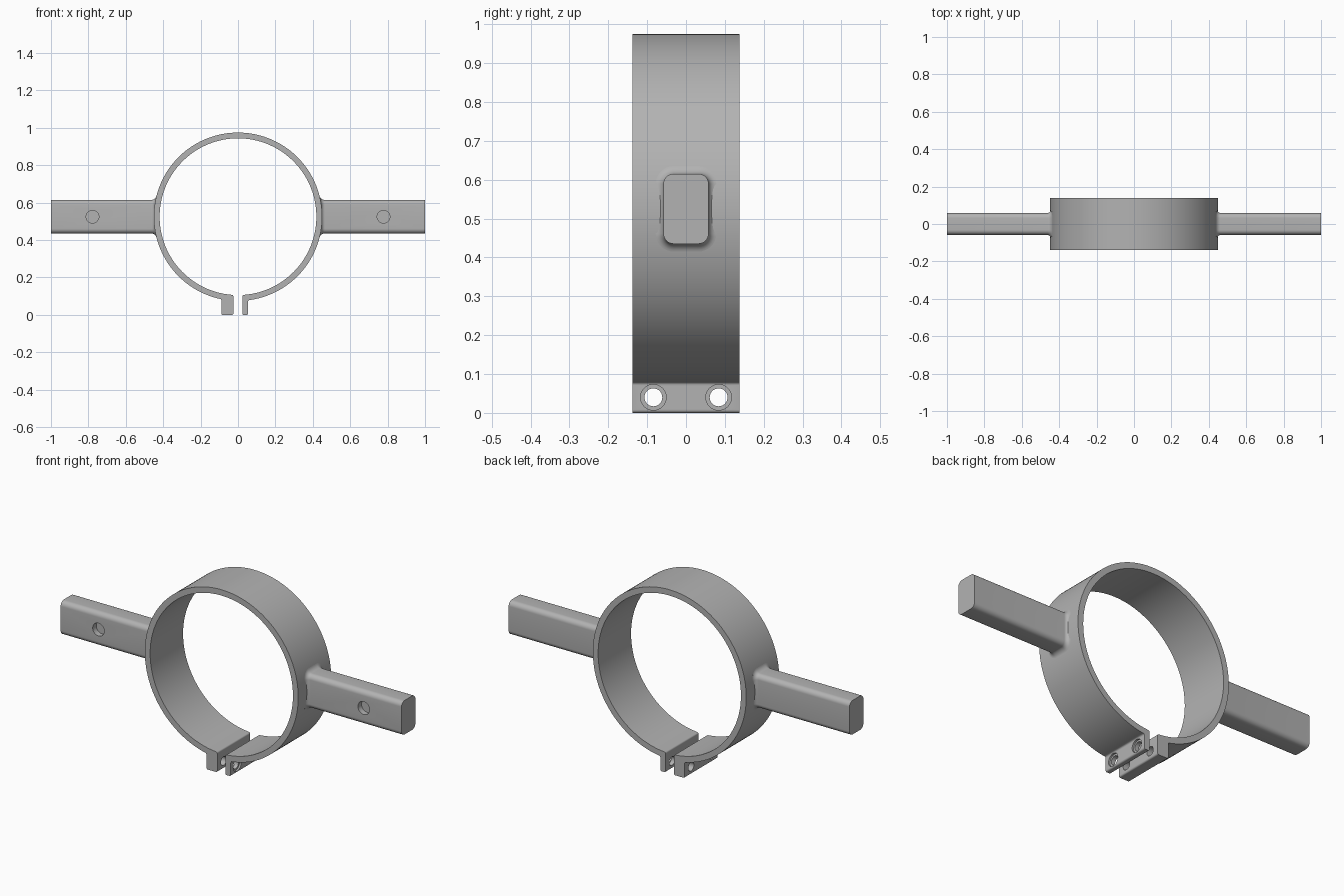
import bpy, bmesh, math
from mathutils import Matrix, Vector

if "Cube" in bpy.data.objects:
    bpy.data.objects.remove(bpy.data.objects["Cube"])

CZ, R_OUT, R_IN, HALF_W = 0.525, 0.45, 0.419, 0.138
BOLT_Z, BOLT_Y = 0.04, 0.084

grey = bpy.data.materials.new("plain grey")
grey.use_nodes = True
grey.diffuse_color = (0.45, 0.45, 0.45, 1)
grey.node_tree.nodes["Principled BSDF"].inputs["Base Color"].default_value = grey.diffuse_color


def make_object(name, bm):
    bmesh.ops.recalc_face_normals(bm, faces=bm.faces)
    mesh = bpy.data.meshes.new(name)
    bm.to_mesh(mesh)
    bm.free()
    mesh.materials.append(grey)
    obj = bpy.data.objects.new(name, mesh)
    bpy.context.collection.objects.link(obj)
    return obj


def loft(name, rings):
    """Skin a list of matching closed loops and cap both ends."""
    bm = bmesh.new()
    loops = [[bm.verts.new(p) for p in ring] for ring in rings]
    n = len(loops[0])
    for a, b in zip(loops, loops[1:]):
        for i in range(n):
            j = (i + 1) % n
            bm.faces.new((a[i], a[j], b[j], b[i]))
    bm.faces.new(loops[0])
    bm.faces.new(loops[-1])
    return make_object(name, bm)


def drill(target, holes):
    """Cut cylinders (centre, axis, radius, depth) out of the target."""
    bm = bmesh.new()
    for centre, axis, radius, depth in holes:
        turn = Vector((0, 0, 1)).rotation_difference(Vector(axis)).to_matrix().to_4x4()
        bmesh.ops.create_cone(bm, cap_ends=True, segments=40, radius1=radius, radius2=radius,
                              depth=depth, matrix=Matrix.Translation(centre) @ turn)
    cutter = make_object(target.name + "_cutter", bm)
    mod = target.modifiers.new("drill", 'BOOLEAN')
    mod.object, mod.operation, mod.solver = cutter, 'DIFFERENCE', 'EXACT'
    mod.use_self = True
    bpy.context.view_layer.objects.active = target
    bpy.ops.object.modifier_apply(modifier=mod.name)
    bpy.data.objects.remove(cutter)


def smooth(obj):
    bpy.ops.object.select_all(action='DESELECT')
    obj.select_set(True)
    bpy.context.view_layer.objects.active = obj
    bpy.ops.object.shade_smooth_by_angle(angle=math.radians(30))


def corner(cx, cz, r, start, turn=90, steps=5):
    """Points of a small rounded corner."""
    return [(cx + r * math.cos(math.radians(start + turn * k / steps)),
             cz + r * math.sin(math.radians(start + turn * k / steps))) for k in range(steps + 1)]


def arc_between(radius, x_from, x_to, steps=128):
    """Circle from one side of the bottom gap over the top to the other."""
    a0 = -math.pi / 2 + math.asin(x_from / radius)
    a1 = 1.5 * math.pi + math.asin(x_to / radius)
    return [(radius * math.cos(a0 + (a1 - a0) * k / steps),
             CZ + radius * math.sin(a0 + (a1 - a0) * k / steps)) for k in range(steps + 1)]


def tab(inner, outer, sign):
    """One clamp tab, listed from its inner top corner down and out to the ring."""
    r = 0.008
    w0, w1 = inner, outer
    top = CZ - R_IN + 0.001
    pts = corner(w0 + r, top - r, r, 90)
    pts += corner(w0 + r, r, r, 180)
    pts += corner(w1 - r, r, r, 270)
    root = CZ - math.sqrt(R_OUT ** 2 - (w1 + r) ** 2)
    pts += corner(w1 + r, root - r, r, 180, -80)
    return [(sign * x, z) for x, z in pts]


# Open ring with a thin tab on the left and a thick tab on the right
thin = tab(0.023, 0.054, 1)
thick = tab(0.025, 0.089, -1)
profile = thin + arc_between(R_OUT, 0.068, -0.103) + thick[::-1]
profile += arc_between(R_IN, 0.035, -0.037)[::-1]
band = loft("clamp_ring", [[(x, y, z) for x, z in profile] for y in (-HALF_W, HALF_W)])

# Bolt holes through both tabs, counterbored on the thin tab
drill(band, [((0, s * BOLT_Y, BOLT_Z), (1, 0, 0), 0.023, 0.3) for s in (-1, 1)])
drill(band, [((0.065, s * BOLT_Y, BOLT_Z), (1, 0, 0), 0.033, 0.04) for s in (-1, 1)])
smooth(band)


def arm_section(grow):
    """Rounded rectangle in y and z, enlarged by grow."""
    hy, hz, r = 0.058 + grow, 0.09 + grow, 0.026 + grow
    pts = []
    for sy, sz, start in ((1, 1, 0), (-1, 1, 90), (-1, -1, 180), (1, -1, 270)):
        pts += corner(sy * (hy - r), sz * (hz - r), r, start, 90, 8)
    return pts


def arm(name, side):
    fillet, steps = 0.02, 8
    rings = []

    def add(grow, lift):
        rings.append([(side * (math.sqrt(R_OUT ** 2 - z * z) + lift), y, CZ + z)
                      for y, z in arm_section(grow)])

    # Flared root that follows the ring, then a straight bar
    add(fillet, -0.012)
    for k in range(steps + 1):
        a = math.pi / 2 * k / steps
        add(fillet * (1 - math.sin(a)), fillet * (1 - math.cos(a)))
    rings.append([(side, y, CZ + z) for y, z in arm_section(0)])
    obj = loft(name, rings)
    # Blind hole in the front face
    drill(obj, [((side * 0.778, -0.058, CZ), (0, 1, 0), 0.034, 0.06)])
    smooth(obj)


arm("left_arm", 1)
arm("right_arm", -1)
